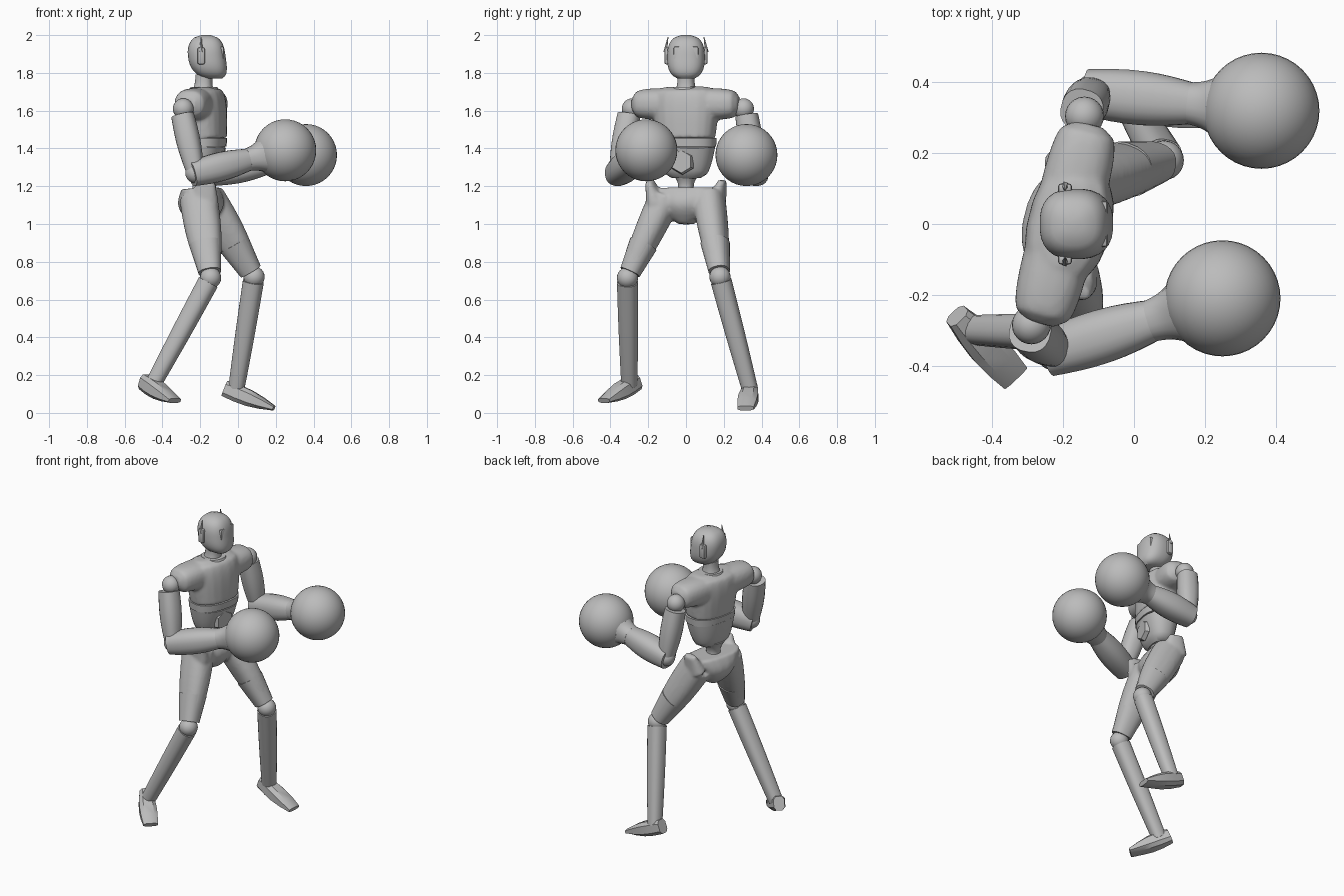
import bpy, bmesh, math
from mathutils import Vector, Matrix

cube = bpy.data.objects.get("Cube")
if cube:
    bpy.data.objects.remove(cube, do_unlink=True)

grey = bpy.data.materials.new("plain_grey")
grey.use_nodes = True
colour = (0.5, 0.5, 0.5, 1)
grey.diffuse_color = colour
grey.node_tree.nodes["Principled BSDF"].inputs["Base Color"].default_value = colour

UP = Vector((0, 0, 1))
FORWARD = Vector((1, -0.25, 0)).normalized()   # direction the chest faces
SIDE = UP.cross(FORWARD)                       # direction of the left shoulder


def dome(f, power=2.0):
    """Quarter-round falloff from one at the start to zero at the end."""
    return max(0, 1 - abs(f) ** power) ** (1 / power)


def rounded(angle, power):
    """Point on a unit superellipse."""
    c, s = math.cos(angle), math.sin(angle)
    return (math.copysign(abs(c) ** (2 / power), c),
            math.copysign(abs(s) ** (2 / power), s))


def loft(bm, start, end, width, depth, steps=8, sides=20, power=2.4, facing=None, bend=None):
    """Skin a path whose half width and half depth are functions of its fraction."""
    start, end = Vector(start), Vector(end)
    along = (end - start).normalized()
    facing = facing or (FORWARD if abs(along.z) > 0.5 else UP)
    across = along.cross(facing).normalized()
    deep = across.cross(along)
    loops = []
    for i in range(steps + 1):
        f = i / steps
        centre = start.lerp(end, f)
        if bend:
            centre = centre + deep * bend(f)
        loop = []
        for k in range(sides):
            x, y = rounded(math.tau * (k + 0.5) / sides, power)
            loop.append(bm.verts.new(centre + across * width(f) * x + deep * depth(f) * y))
        loops.append(loop)
    for a, b in zip(loops, loops[1:]):
        for k in range(sides):
            n = (k + 1) % sides
            bm.faces.new((a[k], a[n], b[n], b[k]))
    bm.faces.new(loops[0][::-1])
    bm.faces.new(loops[-1])


def finish(name, bm, fuse=False):
    bmesh.ops.recalc_face_normals(bm, faces=bm.faces)
    mesh = bpy.data.meshes.new(name)
    bm.to_mesh(mesh)
    bm.free()
    mesh.materials.append(grey)
    ob = bpy.data.objects.new(name, mesh)
    bpy.context.collection.objects.link(ob)
    if fuse:   # melt overlapping lofts into one skin
        remesh = ob.modifiers.new("fuse", 'REMESH')
        remesh.mode = 'VOXEL'
        remesh.voxel_size = 0.01
        remesh.use_smooth_shade = True
        ob.modifiers.new("soften", 'SMOOTH').iterations = 5
    else:
        bpy.ops.object.select_all(action='DESELECT')
        ob.select_set(True)
        bpy.context.view_layer.objects.active = ob
        bpy.ops.object.shade_smooth_by_angle(angle=math.radians(35))


def part(name, *args, **options):
    bm = bmesh.new()
    loft(bm, *args, **options)
    finish(name, bm)


def taper(first, last, bulge=0.0):
    return lambda f: first + (last - first) * f + bulge * math.sin(math.pi * f)


def limb(name, start, end, first, last, bulge=0.0, **options):
    radius = taper(first, last, bulge)
    part(name, start, end, radius, radius, **options)


def ball(name, centre, radius, segments=24):
    bm = bmesh.new()
    bmesh.ops.create_uvsphere(bm, u_segments=segments, v_segments=segments // 2,
                              radius=radius, matrix=Matrix.Translation(centre))
    finish(name, bm)


def block(name, centre, size, bevel):
    bm = bmesh.new()
    bmesh.ops.create_cube(bm, size=1, matrix=Matrix.Translation(centre) @ Matrix.Diagonal((*size, 1)))
    bmesh.ops.bevel(bm, geom=bm.edges[:], offset=bevel, segments=2, affect='EDGES', profile=0.5)
    finish(name, bm)


# Head: round skull that narrows and pushes forward into the chin
def skull(f):
    return 0.1 * dome(1.94 * f - 0.95, 2.6)


def chin(f):
    return 0.04 * (1 - f) ** 3


straight = Vector((1, 0, 0))
part("head", (-0.17, 0, 1.77), (-0.17, 0, 2), skull, skull, steps=18, sides=28,
     power=2.5, facing=straight, bend=chin)
block("visor", (-0.09, 0, 1.89), (0.03, 0.13, 0.1), 0.008)
for side, s in (("left", 1), ("right", -1)):
    block(f"{side}_ear_pod", (-0.195, s * 0.1, 1.89), (0.04, 0.03, 0.09), 0.01)
    limb(f"{side}_antenna", (-0.195, s * 0.11, 1.91), (-0.195, s * 0.095, 1.99), 0.01, 0.002, sides=6)
limb("neck", (-0.185, 0, 1.69), (-0.18, 0, 1.79), 0.06, 0.045, -0.006)
limb("collar", (-0.18, 0, 1.69), (-0.18, 0, 1.725), 0.085, 0.07)

# Chest with the shoulder caps fused on
bm = bmesh.new()
loft(bm, (-0.175, 0, 1.45), (-0.19, 0, 1.725),
     lambda f: 0.12 + (0.035 + 0.04 * f) * dome(f, 3),
     lambda f: 0.05 + (0.06 + 0.02 * f) * dome(f, 3), steps=12)
chest = Vector((-0.195, 0, 1.635))
for s in (1, -1):
    loft(bm, chest + SIDE * s * 0.08, chest + SIDE * s * 0.29,
         lambda f: 0.04 + 0.055 * dome(f, 3), lambda f: 0.035 + 0.05 * dome(f, 3))
finish("chest", bm, fuse=True)

# Abdomen, seam belt, belly plate and spine
part("abdomen", (-0.19, 0, 1.245), (-0.18, 0, 1.41),
     lambda f: 0.08 + 0.075 * f ** 0.4, lambda f: 0.05 + 0.06 * f ** 0.5)
part("seam_belt", (-0.178, 0, 1.41), (-0.178, 0, 1.455), taper(0.16, 0.163), taper(0.11, 0.114))
plate = Vector((-0.18, 0, 1.33))
limb("belly_plate", plate + FORWARD * 0.08, plate + FORWARD * 0.105, 0.07, 0.06,
     sides=6, power=2, steps=1)
limb("spine", (-0.2, 0, 1.12), (-0.2, 0, 1.27), 0.07, 0.07, -0.03)

# Joints of the posed legs: hip, knee, ankle, heel, toe
legs = {
    "front": ((-0.17, 0.12, 1.14), (0.085, 0.18, 0.72), (-0.01, 0.34, 0.12),
              (-0.07, 0.345, 0.13), (0.19, 0.315, 0.025)),
    "rear": ((-0.21, -0.11, 1.14), (-0.145, -0.31, 0.715), (-0.45, -0.3, 0.15),
             (-0.5, -0.26, 0.165), (-0.335, -0.435, 0.065)),
}

# Pelvis, hip crests and both thighs as one skin
bm = bmesh.new()
loft(bm, (-0.19, 0, 1), (-0.2, 0, 1.19), lambda f: 0.04 + 0.15 * f ** 0.7, taper(0.05, 0.085, 0.05))
for s in (1, -1):
    loft(bm, (-0.18, s * 0.16, 1.12), (-0.165, s * 0.195, 1.23), taper(0.05, 0.02), taper(0.08, 0.045))
for hip, knee, *rest in legs.values():
    loft(bm, hip, Vector(hip).lerp(Vector(knee), 0.9), taper(0.085, 0.052, 0.006), taper(0.1, 0.06, 0.014))
finish("pelvis_and_thighs", bm, fuse=True)

# Thigh guards, knees, shins and feet
for tag, joints in legs.items():
    hip, knee, ankle, heel, toe = map(Vector, joints)
    part(f"{tag}_thigh_guard", hip.lerp(knee, 0.58), hip.lerp(knee, 0.93),
         taper(0.075, 0.055), taper(0.084, 0.06))
    ball(f"{tag}_knee", knee, 0.056)
    limb(f"{tag}_shin", knee.lerp(ankle, 0.04), ankle, 0.055, 0.042, 0.002)
    part(f"{tag}_foot", heel, toe, taper(0.035, 0.046, 0.014), taper(0.045, 0.014, 0.016),
         facing=UP, sides=8, steps=4, power=3)

# Arms: shoulder, elbow and glove centre
arms = {
    "left": ((-0.14, 0.305, 1.61), (-0.115, 0.37, 1.27), (0.36, 0.32, 1.365)),
    "right": ((-0.29, -0.285, 1.61), (-0.225, -0.36, 1.27), (0.25, -0.21, 1.39)),
}
for tag, joints in arms.items():
    shoulder, elbow, glove = map(Vector, joints)
    outward = Vector((-0.01, math.copysign(0.01, shoulder.y), 0))
    wrist = elbow.lerp(glove, 0.62)
    ball(f"{tag}_shoulder", shoulder, 0.055)
    limb(f"{tag}_upper_arm", shoulder.lerp(elbow, 0.1) + outward, elbow, 0.06, 0.045, 0.01)
    ball(f"{tag}_elbow", elbow, 0.054)
    limb(f"{tag}_forearm", elbow.lerp(glove, -0.04), wrist, 0.066, 0.056, 0.016)
    limb(f"{tag}_cuff", elbow.lerp(glove, 0.58), elbow.lerp(glove, 0.75), 0.06, 0.09, -0.006)
    ball(f"{tag}_glove", glove, 0.164, segments=40)
